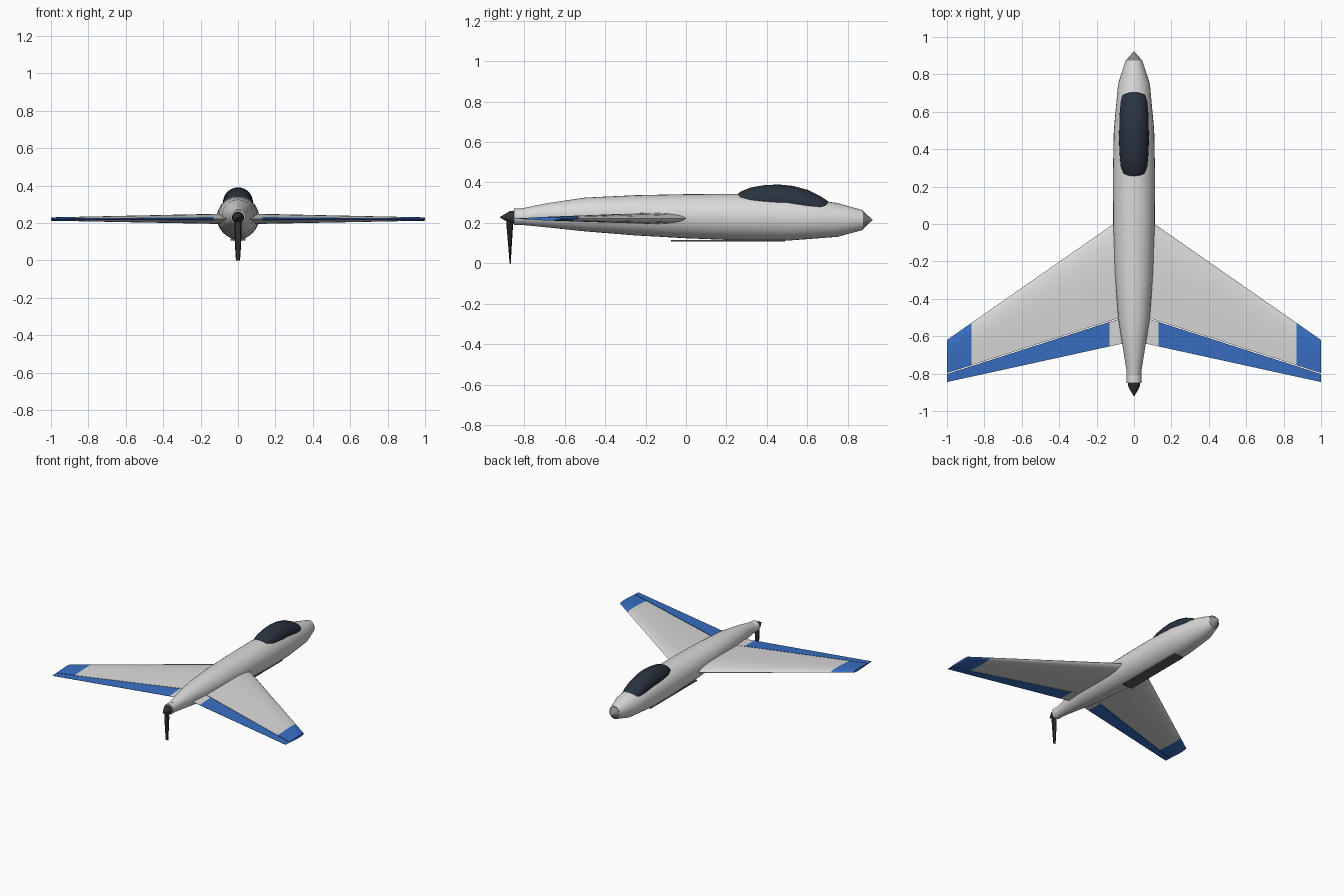
import bpy, bmesh, math
from mathutils import Vector

cube = bpy.data.objects.get("Cube")
if cube:
    bpy.data.objects.remove(cube, do_unlink=True)


def material(name, rgb):
    m = bpy.data.materials.new(name)
    m.use_nodes = True
    m.diffuse_color = (*rgb, 1)
    m.node_tree.nodes["Principled BSDF"].inputs["Base Color"].default_value = (*rgb, 1)
    return m


WHITE = material("white skin", (0.7, 0.7, 0.7))
BLUE = material("blue trim", (0.04, 0.16, 0.55))
GLASS = material("dark canopy", (0.022, 0.032, 0.048))
GREY = material("nose grey", (0.25, 0.25, 0.27))
BLACK = material("propeller black", (0.03, 0.03, 0.03))
BELLY = material("belly panel grey", (0.12, 0.11, 0.11))


def loft(name, rings, mats, rule=None, angle=35):
    """Skin a list of equal-length point rings and cap both ends."""
    bm = bmesh.new()
    loops = [[bm.verts.new(p) for p in ring] for ring in rings]
    n = len(loops[0])
    for a, b in zip(loops, loops[1:]):
        for i in range(n):
            j = (i + 1) % n
            bm.faces.new((a[i], a[j], b[j], b[i]))
    bm.faces.new(loops[0])
    bm.faces.new(loops[-1])
    bmesh.ops.recalc_face_normals(bm, faces=bm.faces)
    if rule:
        for f in bm.faces:
            f.material_index = rule(f.calc_center_median())
    mesh = bpy.data.meshes.new(name)
    bm.to_mesh(mesh)
    bm.free()
    for m in mats:
        mesh.materials.append(m)
    obj = bpy.data.objects.new(name, mesh)
    bpy.context.collection.objects.link(obj)
    bpy.ops.object.select_all(action="DESELECT")
    obj.select_set(True)
    bpy.context.view_layer.objects.active = obj
    bpy.ops.object.shade_smooth_by_angle(angle=math.radians(angle))
    return obj


def body(name, stations, mat, sides=32):
    """Elliptical body along y; stations are (y, half width, bottom, top)."""
    rings = []
    for y, w, lo, hi in stations:
        ring = []
        for i in range(sides):
            t = math.tau * i / sides
            ring.append((w * math.cos(t), y, (lo + hi) / 2 + (hi - lo) / 2 * math.sin(t)))
        rings.append(ring)
    return loft(name, rings, [mat])


# Fuselage, tail collar and nose cone
body("fuselage", [
    (-0.81, 0.036, 0.19, 0.272), (-0.69, 0.055, 0.178, 0.297), (-0.5, 0.085, 0.158, 0.325),
    (-0.25, 0.103, 0.138, 0.337), (0, 0.111, 0.124, 0.342), (0.25, 0.113, 0.114, 0.344),
    (0.5, 0.108, 0.112, 0.335), (0.75, 0.085, 0.131, 0.298), (0.875, 0.044, 0.165, 0.263)], WHITE)
body("tail_collar", [(-0.85, 0.04, 0.19, 0.27), (-0.79, 0.04, 0.19, 0.27)], WHITE)
body("nose_cone", [(0.872, 0.045, 0.166, 0.262), (0.922, 0.002, 0.213, 0.217)], GREY)

# Canopy bubble sunk into the fuselage
body("canopy", [
    (0.25, 0.045, 0.27, 0.338), (0.27, 0.062, 0.26, 0.355), (0.32, 0.073, 0.24, 0.375),
    (0.39, 0.078, 0.23, 0.387), (0.46, 0.08, 0.23, 0.39), (0.53, 0.078, 0.23, 0.383),
    (0.6, 0.076, 0.23, 0.364), (0.66, 0.07, 0.23, 0.335), (0.69, 0.062, 0.23, 0.316),
    (0.71, 0.045, 0.23, 0.302)], GLASS)

# Belly panel
loft("belly_panel", [[(x * 0.04, y, z) for x, z in ((-1, 0.107), (1, 0.107), (1, 0.116), (-1, 0.116))]
                     for y in (-0.075, 0.49)], [BELLY])

# Wing: (chord fraction, thickness fraction) of the half section
SECTION = [(0.02, 0.3), (0.07, 0.58), (0.16, 0.85), (0.3, 1), (0.5, 0.93), (0.75, 0.65), (1, 0.35)]


def along(x, root, tip):
    return root + (tip - root) * (x - 0.11) / 0.89


def wing_ring(x, side):
    lead, hinge = along(x, 0, -0.62), along(x, -0.512, -0.797)
    half, mid = along(x, 0.027, 0.009), along(x, 0.222, 0.221)
    outline = [(0, 0)] + SECTION + [(c, -t) for c, t in reversed(SECTION)]
    return [(side * x, lead + (hinge - lead) * c, mid + half * t) for c, t in outline]


def elevon_ring(x, side):
    hinge, trail = along(x, -0.517, -0.802), along(x, -0.65, -0.845)
    half, mid = along(x, 0.009, 0.003), along(x, 0.222, 0.221)
    return [(side * x, hinge, mid + half), (side * x, trail, mid + 0.001),
            (side * x, trail, mid - 0.001), (side * x, hinge, mid - half)]


for label, side in (("left", 1), ("right", -1)):
    loft(label + "_wing", [wing_ring(x, side) for x in (0.04, 0.13, 0.87, 1)], [WHITE, BLUE],
         lambda c: int(abs(c.x) > 0.87))
    loft(label + "_elevon", [elevon_ring(x, side) for x in (0.04, 0.13, 1)], [WHITE, BLUE],
         lambda c: int(abs(c.x) > 0.13))

# Pusher propeller: spinner and a single hanging blade
body("spinner", [(-0.92, 0.002, 0.226, 0.23), (-0.872, 0.03, 0.198, 0.258),
                 (-0.845, 0.033, 0.195, 0.261)], BLACK, 16)
blade = []
for z, w, depth, y in ((0.225, 0.016, 0.017, -0.873), (0.17, 0.02, 0.015, -0.872),
                       (0.09, 0.017, 0.009, -0.871), (0, 0.011, 0.003, -0.87)):
    blade.append([(w * math.cos(math.tau * i / 8), y + depth * math.sin(math.tau * i / 8), z)
                  for i in range(8)])
loft("propeller_blade", blade, [BLACK])
